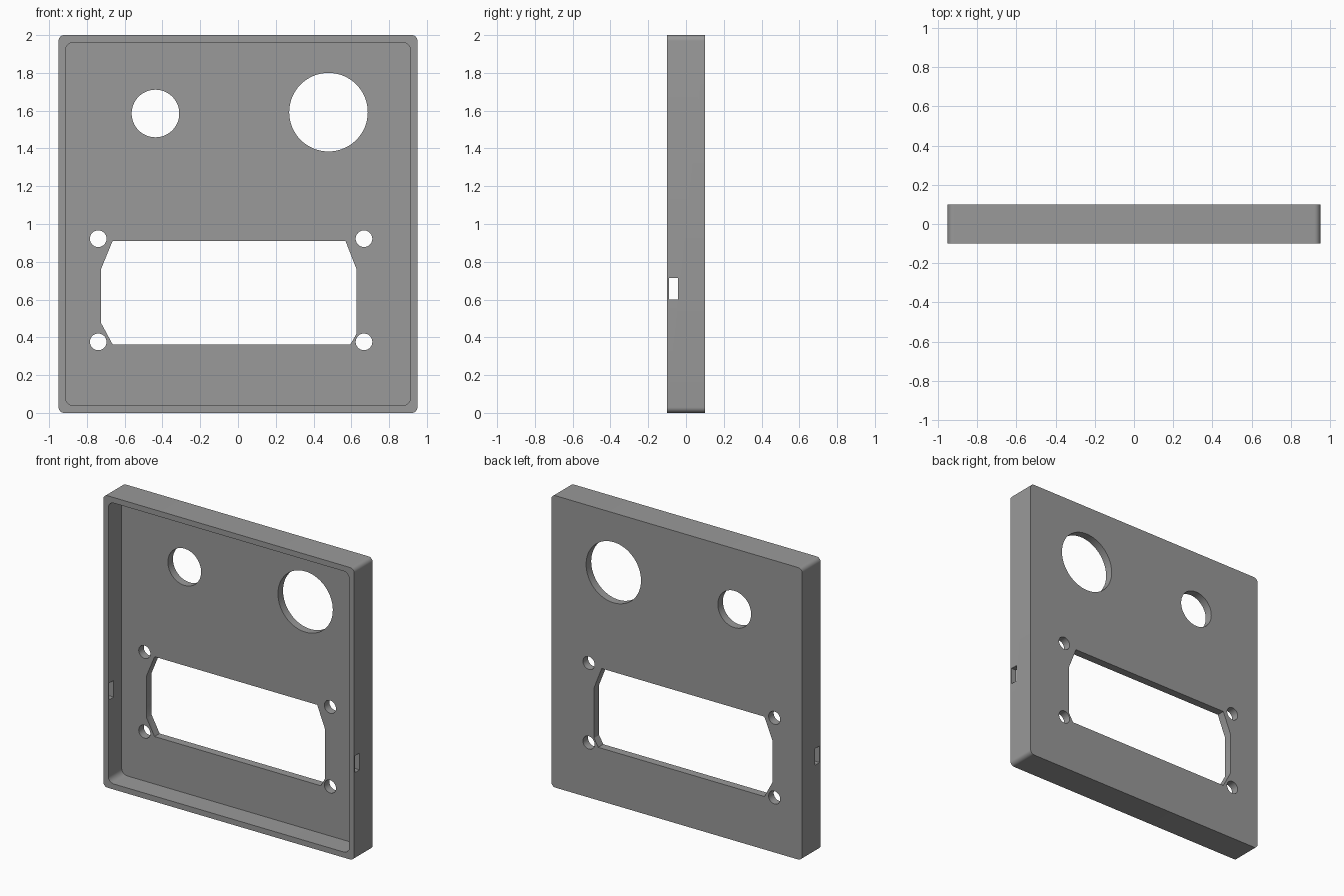
import bpy, bmesh, math

if "Cube" in bpy.data.objects:
    bpy.data.objects.remove(bpy.data.objects["Cube"])

grey = bpy.data.materials.new("grey plastic")
grey.diffuse_color = (0.32, 0.32, 0.32, 1)
grey.use_nodes = True
grey.node_tree.nodes["Principled BSDF"].inputs["Base Color"].default_value = grey.diffuse_color


def prism(name, points, y0, y1):
    """Extrude an outline of (x, z) points from y0 to y1."""
    bm = bmesh.new()
    face = bm.faces.new([bm.verts.new((x, y0, z)) for x, z in points])
    side = bmesh.ops.extrude_face_region(bm, geom=[face])["geom"]
    moved = [v for v in side if isinstance(v, bmesh.types.BMVert)]
    bmesh.ops.translate(bm, verts=moved, vec=(0, y1 - y0, 0))
    bmesh.ops.recalc_face_normals(bm, faces=bm.faces)
    mesh = bpy.data.meshes.new(name)
    bm.to_mesh(mesh)
    bm.free()
    mesh.materials.append(grey)
    obj = bpy.data.objects.new(name, mesh)
    bpy.context.collection.objects.link(obj)
    return obj


def circle(x, z, r, n=64):
    return [(x + r * math.cos(2 * math.pi * i / n),
             z + r * math.sin(2 * math.pi * i / n)) for i in range(n)]


def rounded_rect(x0, x1, z0, z1, r, n=8):
    pts = []
    corners = [(x1 - r, z1 - r), (x0 + r, z1 - r), (x0 + r, z0 + r), (x1 - r, z0 + r)]
    for k, (cx, cz) in enumerate(corners):
        for i in range(n + 1):
            a = math.pi / 2 * (k + i / n)
            pts.append((cx + r * math.cos(a), cz + r * math.sin(a)))
    return pts


# Outer body of the tray
panel = prism("panel_housing", rounded_rect(-0.95, 0.95, 0, 2, 0.03), -0.1, 0.1)

# Recess open to the front
cutters = [prism("recess_cutter", rounded_rect(-0.913, 0.913, 0.038, 1.962, 0.042), -0.2, 0.045)]

# Round openings and four screw holes
holes = [(-0.437, 1.585, 0.126), (0.479, 1.592, 0.208)]
holes += [(x, z, 0.044) for x in (-0.74, 0.667) for z in (0.376, 0.922)]
cutters += [prism("hole_cutter", circle(*h), -0.2, 0.2) for h in holes]

# Display window with clipped corners
window = [(-0.664, 0.91), (0.569, 0.91), (0.627, 0.762), (0.627, 0.418),
          (0.595, 0.363), (-0.664, 0.363), (-0.725, 0.476), (-0.725, 0.762)]
cutters.append(prism("window_cutter", window, -0.2, 0.2))

# Clip slots through both side walls
slot = [(-1.1, 0.6), (1.1, 0.6), (1.1, 0.714), (-1.1, 0.714)]
cutters.append(prism("slot_cutter", slot, -0.09, -0.042))

bpy.context.view_layer.objects.active = panel
panel.select_set(True)
for c in cutters:
    mod = panel.modifiers.new("cut", "BOOLEAN")
    mod.operation, mod.solver, mod.object = "DIFFERENCE", "EXACT", c
    bpy.ops.object.modifier_apply(modifier=mod.name)
    bpy.data.objects.remove(c)

bpy.ops.object.shade_smooth_by_angle(angle=math.radians(30))
